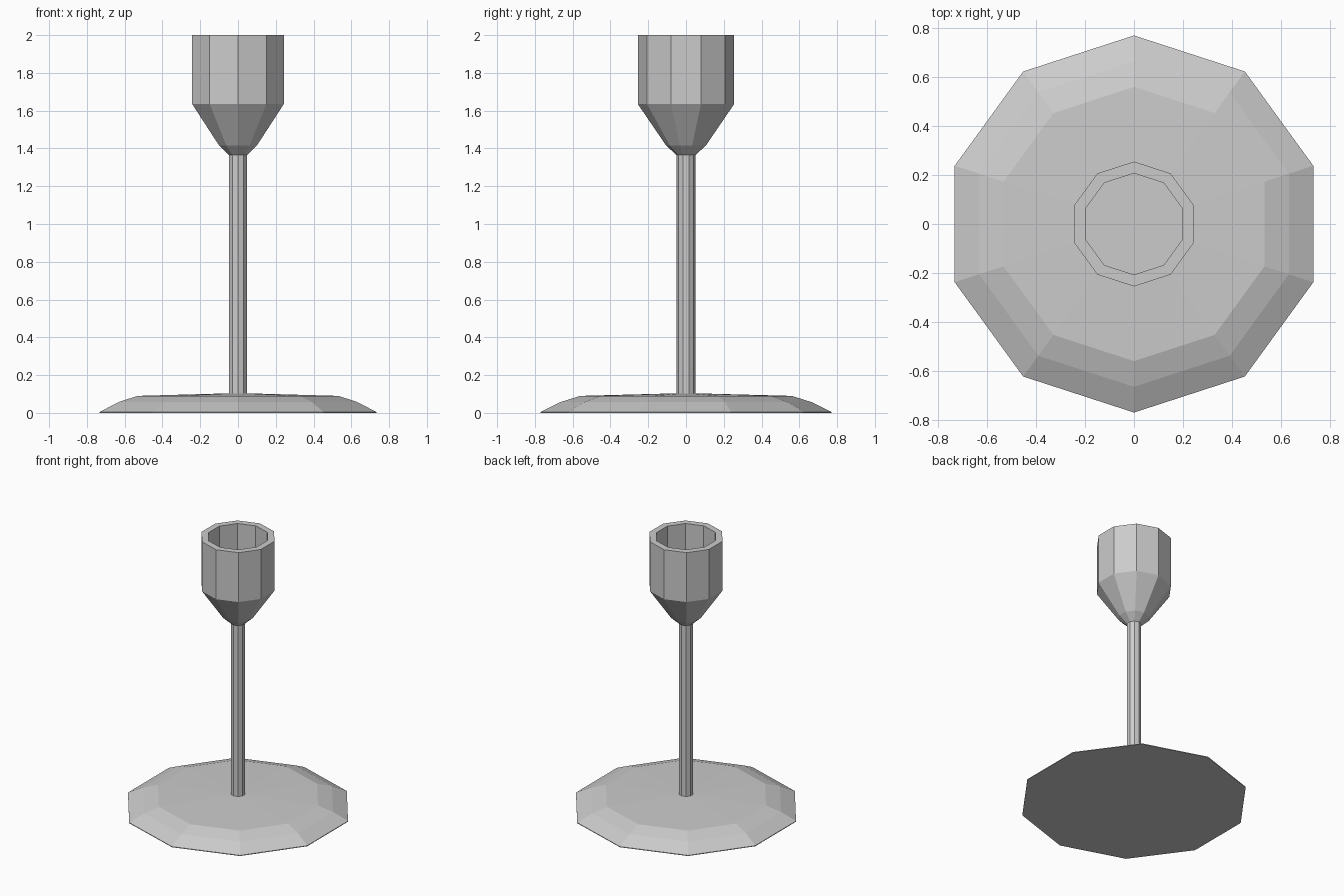
import bpy
import bmesh
from math import cos, sin, pi

SIDES = 10

cube = bpy.data.objects.get("Cube")
if cube:
    bpy.data.objects.remove(cube, do_unlink=True)

# Single grey metal
metal = bpy.data.materials.new("grey metal")
metal.use_nodes = True
grey = (0.6, 0.6, 0.6, 1)
metal.diffuse_color = grey
metal.node_tree.nodes["Principled BSDF"].inputs["Base Color"].default_value = grey


def lathe(name, profile):
    """Spin (radius, height) points into a faceted solid; radius 0 makes a tip."""
    bm = bmesh.new()
    rings = []
    for r, z in profile:
        count = SIDES if r else 1
        rings.append([bm.verts.new((r * sin(2 * pi * i / SIDES), r * cos(2 * pi * i / SIDES), z))
                      for i in range(count)])
    for a, b in zip(rings, rings[1:]):
        for i in range(SIDES):
            j = (i + 1) % SIDES
            corners = [a[i % len(a)], a[j % len(a)], b[j % len(b)], b[i % len(b)]]
            bm.faces.new(list(dict.fromkeys(corners)))
    for ring in (rings[0], rings[-1]):
        if len(ring) > 1:
            bm.faces.new(ring)
    bmesh.ops.recalc_face_normals(bm, faces=bm.faces)
    mesh = bpy.data.meshes.new(name)
    bm.to_mesh(mesh)
    bm.free()
    mesh.materials.append(metal)
    obj = bpy.data.objects.new(name, mesh)
    bpy.context.collection.objects.link(obj)
    return obj


# Wide shallow foot with a bevelled rim and slightly raised centre
lathe("base", [(0.77, 0), (0.77, 0.005), (0.665, 0.057), (0.56, 0.09), (0, 0.105)])

# Thin post
lathe("stem", [(0.05, 0.09), (0.05, 1.38)])

# Hollow candle cup with a tapered underside
lathe("cup", [(0.05, 1.365), (0.105, 1.415), (0.255, 1.635), (0.255, 2),
              (0.207, 2), (0.207, 1.635)])
